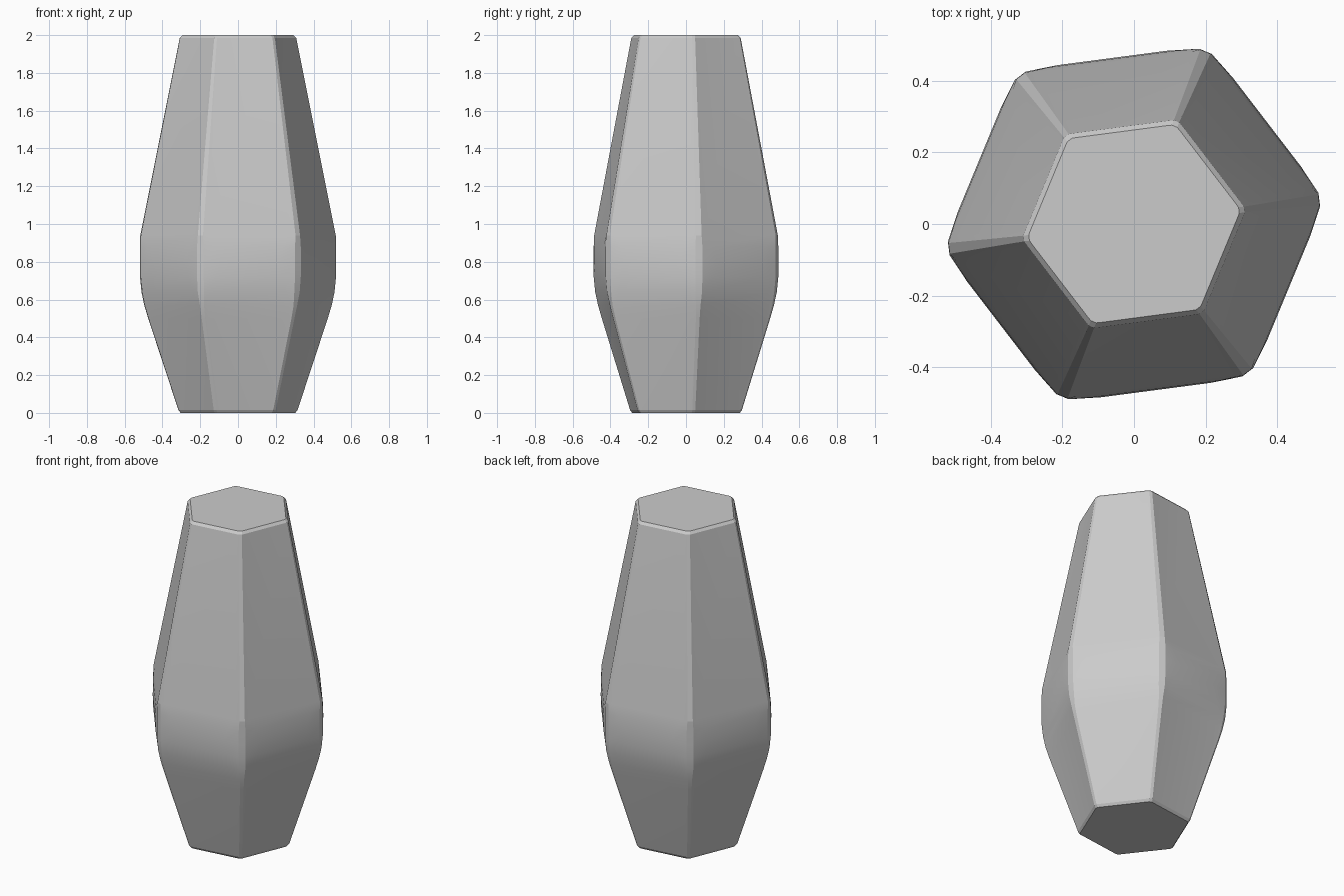
import bpy, bmesh, math

cube = bpy.data.objects.get("Cube")
if cube:
    bpy.data.objects.remove(cube, do_unlink=True)

SIDES = 6
TURN = math.radians(7.5)
HALF = math.pi / SIDES

# Rings: height, flat-face distance, corner distance, inner and outer chamfer half widths
RINGS = [
    (0.00, 0.268, 0.305, 0.008, 0.020),
    (0.015, 0.278, 0.317, 0.008, 0.020),
    (0.50, 0.418, 0.478, 0.010, 0.024),
    (0.57, 0.436, 0.499, 0.012, 0.030),
    (0.64, 0.453, 0.513, 0.018, 0.052),
    (0.72, 0.464, 0.521, 0.019, 0.085),
    (0.80, 0.467, 0.521, 0.019, 0.100),
    (0.88, 0.464, 0.521, 0.019, 0.078),
    (0.94, 0.456, 0.520, 0.015, 0.035),
    (1.985, 0.273, 0.310, 0.008, 0.020),
    (2.00, 0.260, 0.295, 0.008, 0.020),
]


def ring_points(z, flat, corner, inner, outer):
    """Hexagon section whose corners are eased by a double chamfer."""
    shoulder = (flat - outer * math.sin(HALF)) / math.cos(HALF)
    local = [(shoulder, -outer), (corner, -inner), (corner, inner), (shoulder, outer)]
    for i in range(SIDES):
        a = TURN + 2 * HALF * i
        for u, v in local:
            yield (u * math.cos(a) - v * math.sin(a),
                   u * math.sin(a) + v * math.cos(a), z)


# Body: rings bridged from the base to the top
bm = bmesh.new()
rings = [[bm.verts.new(p) for p in ring_points(*r)] for r in RINGS]
for low, high in zip(rings, rings[1:]):
    n = len(low)
    for i in range(n):
        j = (i + 1) % n
        bm.faces.new((low[i], low[j], high[j], high[i]))
bm.faces.new(rings[0][::-1])
bm.faces.new(rings[-1])
bmesh.ops.recalc_face_normals(bm, faces=bm.faces)
mesh = bpy.data.meshes.new("hexagonal_body")
bm.to_mesh(mesh)
bm.free()
body = bpy.data.objects.new("hexagonal_body", mesh)
bpy.context.collection.objects.link(body)

# Plain grey finish
grey = bpy.data.materials.new("light_grey")
grey.use_nodes = True
colour = (0.6, 0.6, 0.6, 1)
grey.diffuse_color = colour
grey.node_tree.nodes["Principled BSDF"].inputs["Base Color"].default_value = colour
mesh.materials.append(grey)

# Blend only the shallow edges
bpy.ops.object.select_all(action="DESELECT")
body.select_set(True)
bpy.context.view_layer.objects.active = body
bpy.ops.object.shade_smooth_by_angle(angle=math.radians(9))
